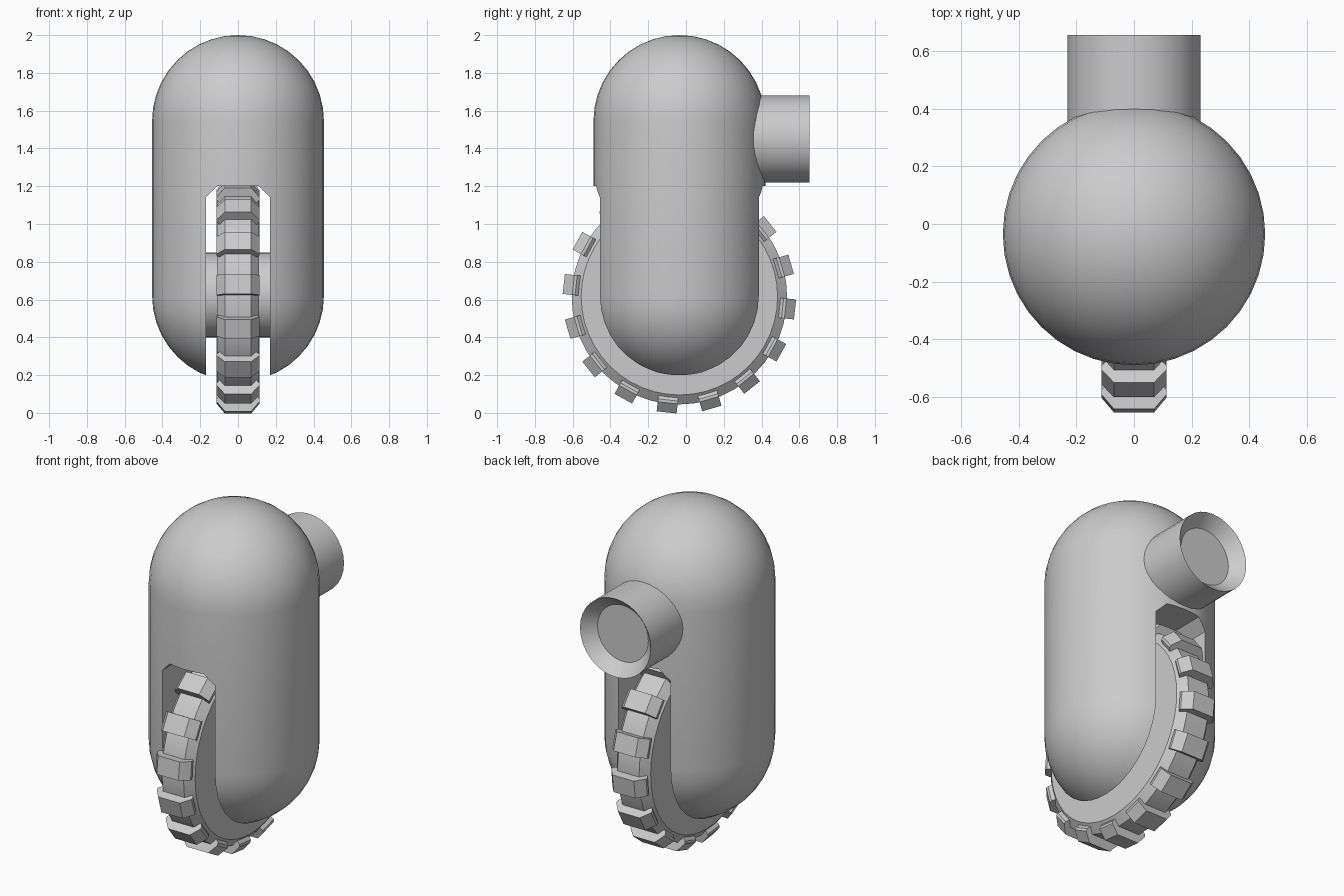
import bpy, bmesh, math
from mathutils import Matrix

if "Cube" in bpy.data.objects:
    bpy.data.objects.remove(bpy.data.objects["Cube"])

CY = -0.035            # shared depth of body and wheel centre
WHEEL_Z = 0.615        # wheel axle height

grey = bpy.data.materials.new("plain grey")
grey.diffuse_color = (0.6, 0.6, 0.6, 1)
grey.use_nodes = True
grey.node_tree.nodes["Principled BSDF"].inputs["Base Color"].default_value = grey.diffuse_color


def finish(name, bm, smooth=True):
    bmesh.ops.remove_doubles(bm, verts=bm.verts, dist=1e-5)
    bmesh.ops.recalc_face_normals(bm, faces=bm.faces)
    me = bpy.data.meshes.new(name)
    bm.to_mesh(me)
    bm.free()
    me.materials.append(grey)
    ob = bpy.data.objects.new(name, me)
    bpy.context.collection.objects.link(ob)
    bpy.ops.object.select_all(action='DESELECT')
    ob.select_set(True)
    bpy.context.view_layer.objects.active = ob
    if smooth:
        bpy.ops.object.shade_smooth_by_angle(angle=math.radians(30))
    return ob


def lathe(name, profile, steps, matrix, smooth=True):
    """Spin (radius, height) points about z, then place with matrix."""
    bm = bmesh.new()
    verts = [bm.verts.new((r, 0, h)) for r, h in profile]
    edges = [bm.edges.new(p) for p in zip(verts, verts[1:])]
    bmesh.ops.spin(bm, geom=verts + edges, cent=(0, 0, 0), axis=(0, 0, 1),
                   angle=math.tau, steps=steps)
    bm.transform(matrix)
    return finish(name, bm, smooth)


def prism(bm, outline, depth, matrix):
    """Extrude an (x, z) outline to +-depth along y."""
    ends = [[bm.verts.new(matrix @ Matrix.Translation((x, s * depth, z)).translation)
             for x, z in outline] for s in (-1, 1)]
    bm.faces.new(ends[0])
    bm.faces.new(ends[1][::-1])
    n = len(outline)
    for i in range(n):
        j = (i + 1) % n
        bm.faces.new((ends[0][i], ends[1][i], ends[1][j], ends[0][j]))


# capsule body
R, LOW, HIGH, N = 0.455, 0.62, 1.545, 10
arc = [math.pi / 2 * i / N for i in range(N + 1)]
profile = [(R * math.sin(a), LOW - R * math.cos(a)) for a in arc]
profile += [(R * math.cos(a), HIGH + R * math.sin(a)) for a in arc]
body = lathe("body", profile, 40, Matrix.Translation((0, CY, 0)))

# wheel slot with chamfered upper corners, cut through the body
bm = bmesh.new()
prism(bm, [(-0.17, -0.1), (0.17, -0.1), (0.17, 1.14), (0.11, 1.2),
           (-0.11, 1.2), (-0.17, 1.14)], 1, Matrix())
cutter = finish("slot_cutter", bm, False)
cutter.hide_render = True
mod = body.modifiers.new("slot", 'BOOLEAN')
mod.operation, mod.solver, mod.object = 'DIFFERENCE', 'EXACT', cutter
bpy.context.view_layer.objects.active = body
bpy.ops.object.modifier_apply(modifier=mod.name)
bpy.data.objects.remove(cutter)
bpy.ops.object.select_all(action='DESELECT')
body.select_set(True)
bpy.ops.object.shade_smooth_by_angle(angle=math.radians(30))

# rear tube with a shallow funnel in its end
lathe("rear_tube", [(0, 0.2), (0.23, 0.2), (0.23, 0.655), (0.165, 0.585), (0, 0.585)],
      32, Matrix.Translation((0, 0, 1.45)) @ Matrix.Rotation(-math.pi / 2, 4, 'X'))

# wheel and axle
side = Matrix.Translation((0, CY, WHEEL_Z)) @ Matrix.Rotation(math.pi / 2, 4, 'Y')
lathe("wheel", [(0, -0.11), (0.52, -0.11), (0.57, -0.07), (0.57, 0.07),
                (0.52, 0.11), (0, 0.11)], 48, side)
axle = Matrix.Translation((0, CY, 0.625)) @ Matrix.Rotation(math.pi / 2, 4, 'Y')
lathe("axle", [(0, -0.19), (0.225, -0.19), (0.225, 0.19), (0, 0.19)], 32, axle)

# tread blocks around the wheel
bm = bmesh.new()
for k in range(16):
    turn = Matrix.Rotation(math.radians(-96.3 + 22.5 * k), 4, 'X')
    prism(bm, [(-0.07, 0.5), (0.07, 0.5), (0.113, 0.55), (0.113, 0.565),
               (0.07, 0.616), (-0.07, 0.616), (-0.113, 0.565), (-0.113, 0.55)],
          0.053, Matrix.Translation((0, CY, WHEEL_Z)) @ turn)
finish("tread_blocks", bm, False)
